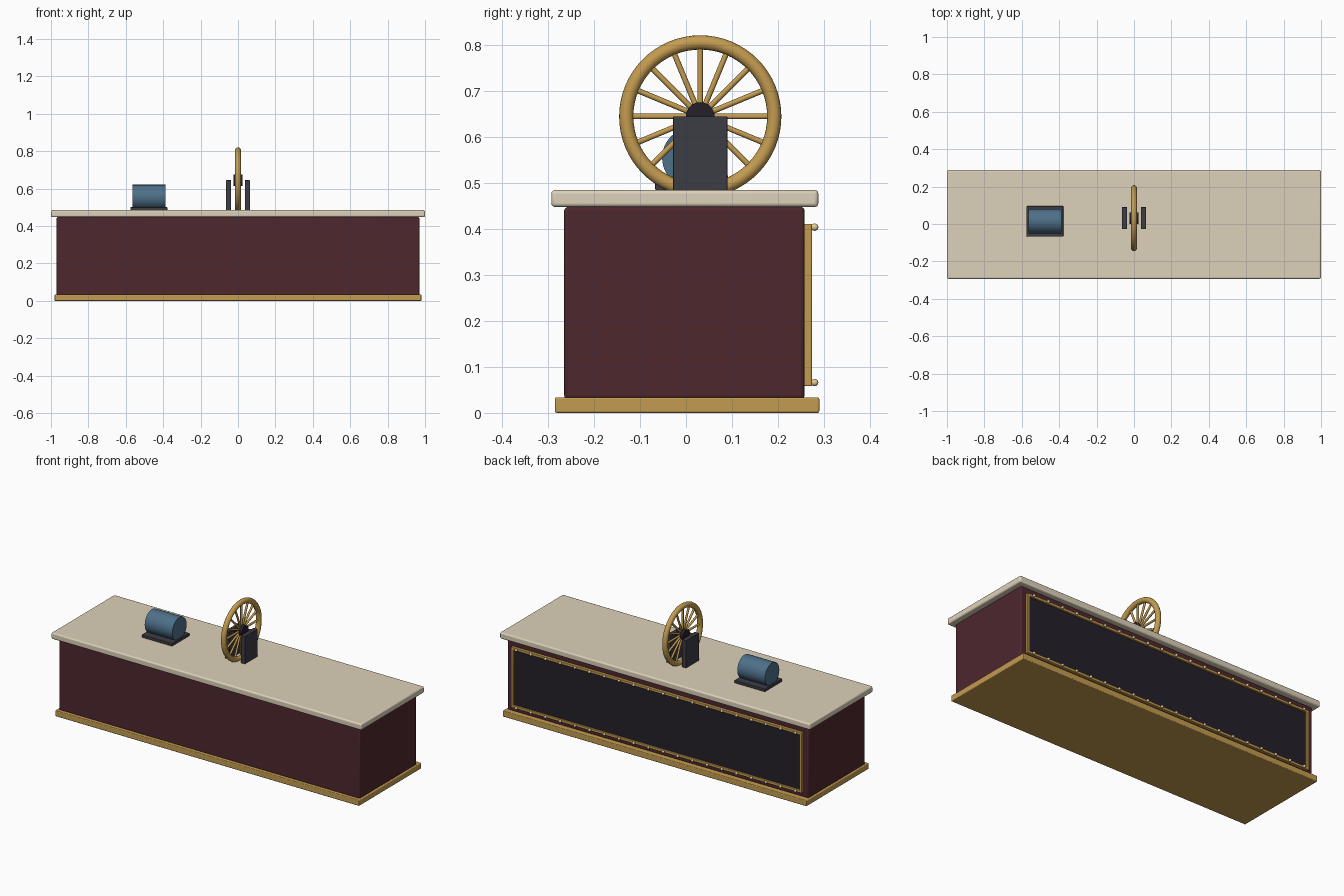
import bpy
from math import pi, sin, cos

if "Cube" in bpy.data.objects:
    bpy.data.objects.remove(bpy.data.objects["Cube"])


def mat(name, r, g, b):
    m = bpy.data.materials.new(name)
    m.diffuse_color = (r, g, b, 1)
    m.use_nodes = True
    m.node_tree.nodes["Principled BSDF"].inputs["Base Color"].default_value = m.diffuse_color
    return m


MAROON = mat("maroon", 0.075, 0.02, 0.027)
GOLD = mat("gold", 0.55, 0.33, 0.08)
PALE_GOLD = mat("pale_gold", 0.8, 0.6, 0.3)
CREAM = mat("cream", 0.72, 0.64, 0.49)
DARK = mat("dark", 0.018, 0.014, 0.022)
IRON = mat("iron", 0.045, 0.045, 0.058)
BLUE = mat("blue", 0.075, 0.16, 0.25)


def finish(name, material, smooth=True):
    o = bpy.context.object
    o.name = name
    o.data.materials.append(material)
    if smooth:
        bpy.ops.object.shade_smooth_by_angle(angle=0.6)
    return o


def box(name, material, x, y, z, bevel=0.0):
    """Box from (min, max) ranges, with optional rounded edges."""
    lo, hi = zip(x, y, z)
    bpy.ops.mesh.primitive_cube_add(size=1, location=[(a + b) / 2 for a, b in zip(lo, hi)])
    o = bpy.context.object
    o.scale = [b - a for a, b in zip(lo, hi)]
    bpy.ops.object.transform_apply(location=False, rotation=False, scale=True)
    if bevel:
        m = o.modifiers.new("bevel", 'BEVEL')
        m.width, m.segments = bevel, 3
    return finish(name, material, bool(bevel))


def rod(name, material, loc, r, length, rot, sides=32):
    bpy.ops.mesh.primitive_cylinder_add(vertices=sides, radius=r, depth=length,
                                        location=loc, rotation=rot)
    return finish(name, material)


# Counter: plinth, body, worktop
box("plinth", GOLD, (-0.98, 0.98), (-0.285, 0.29), (0, 0.034), 0.004)
box("body", MAROON, (-0.97, 0.97), (-0.265, 0.258), (0.03, 0.448), 0.008)
box("worktop", CREAM, (-1, 1), (-0.293, 0.288), (0.448, 0.485), 0.008)

# Back panel with gold frame
box("back_panel", DARK, (-0.93, 0.93), (0.25, 0.264), (0.063, 0.407))
for side, z in (("bottom", 0.066), ("top", 0.403)):
    box("frame_" + side, GOLD, (-0.938, 0.938), (0.25, 0.274), (z - 0.008, z + 0.008), 0.003)
for side, x in (("left", -0.93), ("right", 0.93)):
    box("frame_" + side, GOLD, (x - 0.008, x + 0.008), (0.25, 0.274), (0.058, 0.411), 0.003)

# Rows of small bulbs along the frame
for side, z in (("bottom", 0.066), ("top", 0.404)):
    for i in range(20):
        bpy.ops.mesh.primitive_uv_sphere_add(segments=16, ring_count=8, radius=0.008,
                                             location=(-0.9 + i * 1.8 / 19, 0.28, z))
        finish("bulb_" + side, PALE_GOLD)

# Spoked wheel
CY, CZ = 0.031, 0.645
bpy.ops.mesh.primitive_torus_add(major_radius=0.161, minor_radius=0.0155, major_segments=64,
                                 minor_segments=16, location=(0, CY, CZ), rotation=(0, pi / 2, 0))
finish("wheel_rim", GOLD)
rod("wheel_hub", DARK, (0, CY, CZ), 0.031, 0.05, (0, pi / 2, 0))
for i in range(16):
    a = i * pi / 8
    mid = 0.09
    rod("wheel_spoke", GOLD, (0, CY - mid * sin(a), CZ + mid * cos(a)), 0.006, 0.142,
        (a, 0, 0), 12)

# Wheel supports
for side, s in (("left", -1), ("right", 1)):
    box("support_" + side, IRON, sorted((s * 0.037, s * 0.064)), (-0.028, 0.09), (0.484, 0.645), 0.002)

# Motor on its base
box("motor_base", IRON, (-0.575, -0.378), (-0.067, 0.095), (0.484, 0.501), 0.003)
rod("motor_drum", BLUE, (-0.476, 0.014, 0.555), 0.066, 0.178, (0, pi / 2, 0), 48)
